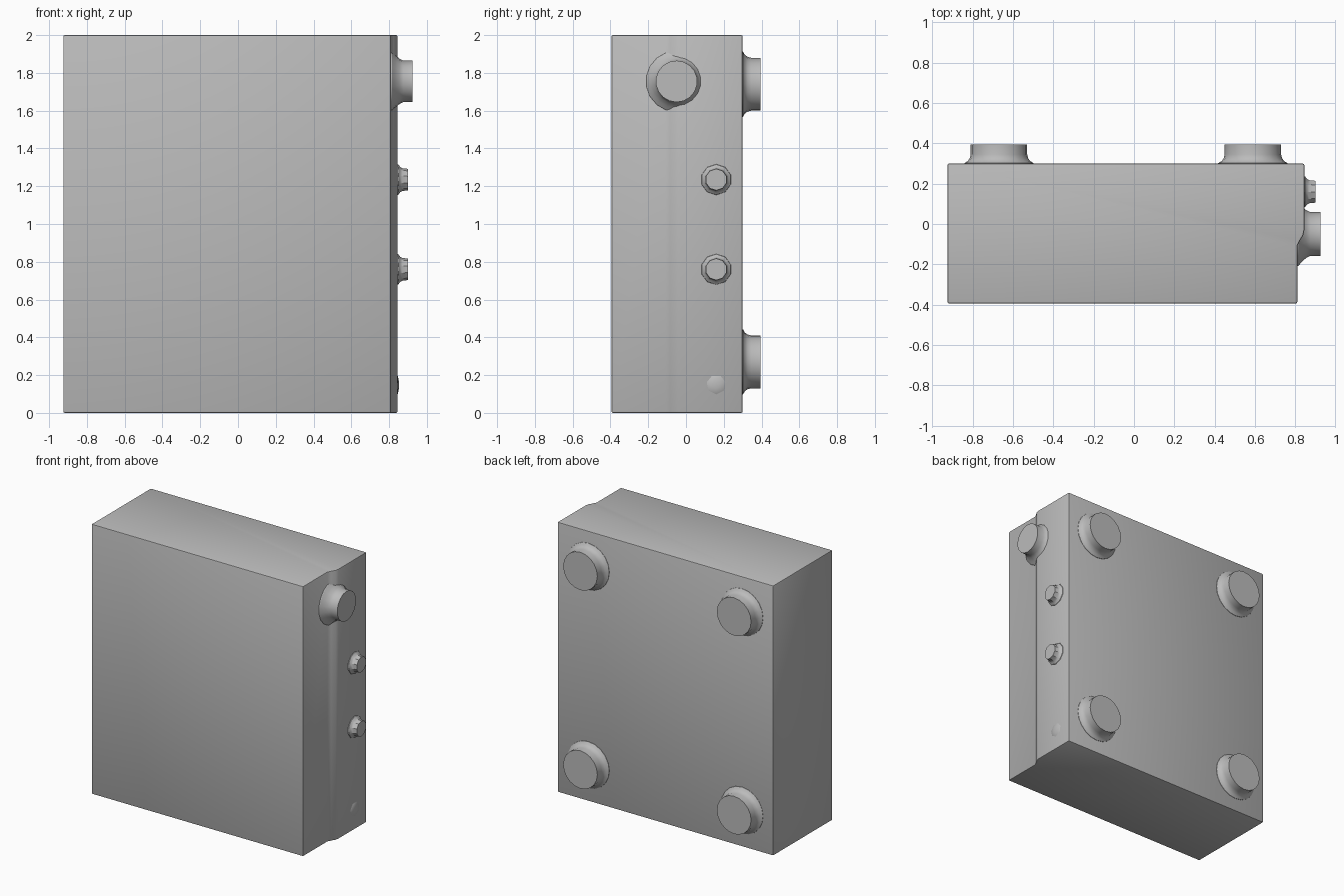
import bpy, bmesh
from math import pi, cos, sin, radians
from mathutils import Matrix, Vector

old = bpy.data.objects.get("Cube")
if old:
    bpy.data.objects.remove(old, do_unlink=True)

grey = bpy.data.materials.new("plain grey")
grey.use_nodes = True
colour = (0.5, 0.5, 0.5, 1)
grey.diffuse_color = colour
grey.node_tree.nodes["Principled BSDF"].inputs["Base Color"].default_value = colour


def finish(name, bm, angle=30):
    bmesh.ops.recalc_face_normals(bm, faces=bm.faces)
    mesh = bpy.data.meshes.new(name)
    bm.to_mesh(mesh)
    bm.free()
    mesh.materials.append(grey)
    obj = bpy.data.objects.new(name, mesh)
    bpy.context.collection.objects.link(obj)
    bpy.ops.object.select_all(action="DESELECT")
    obj.select_set(True)
    bpy.context.view_layer.objects.active = obj
    bpy.ops.object.shade_smooth_by_angle(angle=radians(angle))
    return obj


def turned(name, profile, sides, place, rotation):
    """Turn a (radius, height) profile about z, then rotate and place it."""
    bm = bmesh.new()
    rings = [[bm.verts.new((r * cos(2 * pi * i / sides), r * sin(2 * pi * i / sides), h))
              for i in range(sides)] for r, h in profile]
    for low, high in zip(rings, rings[1:]):
        for i in range(sides):
            j = (i + 1) % sides
            bm.faces.new((low[i], low[j], high[j], high[i]))
    bm.faces.new(rings[0][::-1])
    bm.faces.new(rings[-1])
    bmesh.ops.transform(bm, matrix=Matrix.Translation(place) @ rotation, verts=bm.verts)
    return finish(name, bm)


# Body: stepped outline pushed up, with softened edges
outline = [(-0.925, -0.395), (0.81, -0.395), (0.81, -0.11), (0.822, -0.085),
           (0.84, -0.055), (0.845, -0.03), (0.845, 0.3), (-0.925, 0.3)]
bm = bmesh.new()
base = bm.faces.new([bm.verts.new((x, y, 0)) for x, y in outline])
top = bmesh.ops.extrude_face_region(bm, geom=[base])["geom"]
bmesh.ops.translate(bm, vec=(0, 0, 2), verts=[v for v in top if isinstance(v, bmesh.types.BMVert)])
bmesh.ops.recalc_face_normals(bm, faces=bm.faces)
sharp = [e for e in bm.edges if e.calc_face_angle(0) > radians(60)]
bmesh.ops.bevel(bm, geom=sharp, offset=0.008, segments=2, profile=0.5, affect="EDGES")
finish("body", bm, 40)

to_back = Matrix.Rotation(-pi / 2, 4, "X")
to_left = Matrix.Rotation(pi / 2, 4, "Y")

# Four round feet on the back, each with a flared root
foot = [(0.175, -0.01), (0.172, 0.002), (0.155, 0.012), (0.145, 0.026), (0.14, 0.045), (0.14, 0.095)]
for side, x in (("right", -0.67), ("left", 0.59)):
    for level, z in (("lower", 0.27), ("upper", 1.74)):
        turned(f"{level}_{side}_foot", foot, 20, Vector((x, 0.3, z)), to_back)

# Large knob straddling the step
knob = [(0.165, -0.01), (0.16, 0.006), (0.14, 0.022), (0.12, 0.045), (0.11, 0.065), (0.11, 0.115)]
turned("side_knob", knob, 18, Vector((0.81, -0.05, 1.755)), to_left)

# Two small buttons
button = [(0.085, -0.01), (0.08, 0.004), (0.066, 0.014), (0.06, 0.026), (0.057, 0.055)]
for level, z in (("lower", 0.76), ("upper", 1.235)):
    turned(f"{level}_button", button, 10, Vector((0.845, 0.16, z)), to_left)

# Faint raised bump low on the same side
turned("low_bump", [(0.06, -0.005), (0.05, 0.001), (0.02, 0.007)], 7, Vector((0.845, 0.16, 0.15)), to_left)
